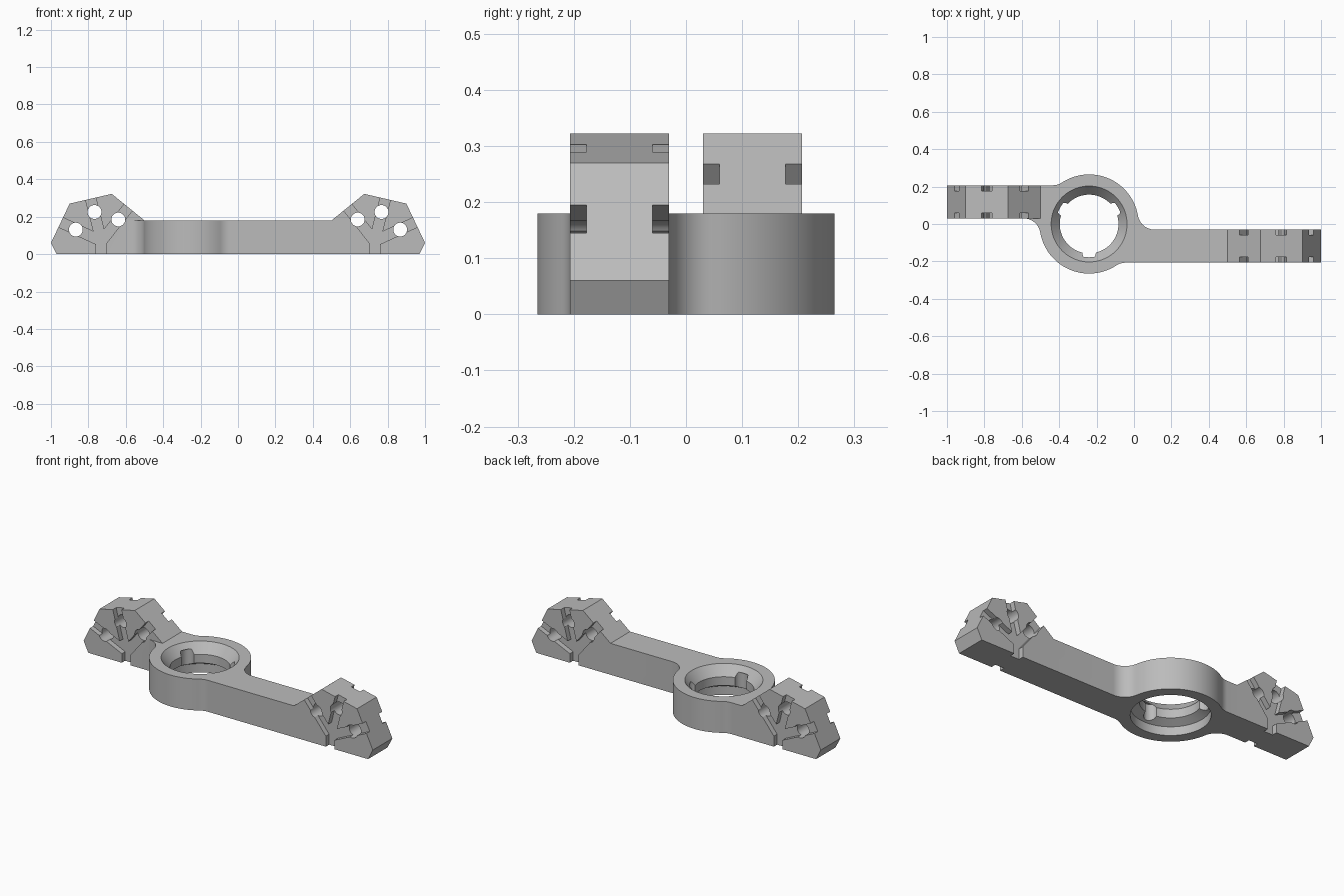
import bpy, bmesh, math
from mathutils import Matrix, Vector

if "Cube" in bpy.data.objects:
    bpy.data.objects.remove(bpy.data.objects["Cube"])

grey = bpy.data.materials.new("plain grey")
grey.use_nodes = True
grey.diffuse_color = (0.5, 0.5, 0.5, 1)
grey.node_tree.nodes["Principled BSDF"].inputs["Base Color"].default_value = (0.5, 0.5, 0.5, 1)

RING_X, RING_R, FILLET = -0.24, 0.265, 0.09
ARM_IN, ARM_OUT, HEIGHT = 0.03, 0.207, 0.18
GROOVE_W, GROOVE_D = 0.056, 0.03


def prism(name, points, start, end, axis="Z"):
    """Extrude a 2D outline along Z, or an XZ outline along Y."""
    bm = bmesh.new()
    place = (lambda p: (p[0], p[1], start)) if axis == "Z" else (lambda p: (p[0], start, p[1]))
    face = bm.faces.new([bm.verts.new(place(p)) for p in points])
    moved = bmesh.ops.extrude_face_region(bm, geom=[face])["geom"]
    step = Vector((0, 0, end - start)) if axis == "Z" else Vector((0, end - start, 0))
    bmesh.ops.translate(bm, vec=step, verts=[v for v in moved if isinstance(v, bmesh.types.BMVert)])
    return finish(name, bm)


def finish(name, bm):
    bmesh.ops.recalc_face_normals(bm, faces=bm.faces)
    mesh = bpy.data.meshes.new(name)
    bm.to_mesh(mesh)
    bm.free()
    mesh.materials.append(grey)
    obj = bpy.data.objects.new(name, mesh)
    bpy.context.collection.objects.link(obj)
    return obj


def combine(target, tool, operation):
    mod = target.modifiers.new(operation.lower(), "BOOLEAN")
    mod.operation, mod.solver, mod.object = operation, "EXACT", tool
    bpy.context.view_layer.objects.active = target
    bpy.ops.object.modifier_apply(modifier=mod.name)
    bpy.data.objects.remove(tool)


def arc(cx, cy, r, a, b, n):
    return [(cx + r * math.cos(a + (b - a) * i / n), cy + r * math.sin(a + (b - a) * i / n))
            for i in range(n + 1)]


# Ring outline with one filleted arm; the second half is the same turned around
def half_outline(length):
    reach = RING_R + FILLET
    ly, uy = -ARM_OUT - FILLET, FILLET - ARM_IN
    lx, ux = math.sqrt(reach**2 - ly**2), math.sqrt(reach**2 - uy**2)
    low, up = math.atan2(ly, lx), math.atan2(uy, ux)
    pts = arc(lx, ly, FILLET, low + math.pi, math.pi / 2, 8)
    pts += [(length, -ARM_OUT), (length, -ARM_IN)]
    pts += arc(ux, uy, FILLET, math.pi * 1.5, up + math.pi, 12)
    pts += arc(0, 0, RING_R, up, low + math.pi, 36)[1:-1]
    return pts


outline = half_outline(0.9) + [(-x, -y) for x, y in half_outline(0.5)]
bracket = prism("bracket_body", [(x + RING_X, y) for x, y in outline], 0, HEIGHT)

# Faceted heads with pin holes and grooves on both faces
PROFILE = [(0.5, 0), (0.97, 0), (1, 0.06), (0.9, 0.27), (0.675, 0.322), (0.5, HEIGHT)]
HOLES = [(0.64, 0.185), (0.767, 0.225), (0.867, 0.131)]
MOUTHS = [(0.585, 0.252), (0.788, 0.297), (0.948, 0.17)]
HUB = Vector((0.73, 0.07))


def strip(a, b):
    a, b = Vector(a), Vector(b)
    along = (b - a).normalized()
    side = Vector((-along.y, along.x)) * GROOVE_W / 2
    b = b + along * 0.03
    return [a + side, b + side, b - side, a - side]


for s, y0, y1 in ((1, -ARM_OUT, -ARM_IN), (-1, ARM_IN, ARM_OUT)):
    flip = lambda pts: [(s * p[0], p[1]) for p in pts]
    combine(bracket, prism("head", flip(PROFILE), y0, y1, "Y"), "UNION")

for s, y0, y1 in ((1, -ARM_OUT, -ARM_IN), (-1, ARM_IN, ARM_OUT)):
    flip = lambda pts: [(s * p[0], p[1]) for p in pts]
    for h in HOLES:
        circle = arc(h[0], h[1], 0.037, 0, math.tau, 32)[:-1]
        combine(bracket, prism("pin_hole", flip(circle), y0 - 0.05, y1 + 0.05, "Y"), "DIFFERENCE")
    for a, b in ((y0 - 0.05, y0 + GROOVE_D), (y1 - GROOVE_D, y1 + 0.05)):
        for m in MOUTHS:
            combine(bracket, prism("groove", flip(strip(HUB, m)), a, b, "Y"), "DIFFERENCE")
        foot = strip(HUB + Vector((0, 0.02)), (HUB.x, 0))
        combine(bracket, prism("groove", flip(foot), a, b, "Y"), "DIFFERENCE")

# Bore: tapered mouth, narrow lip, wide lower chamber
BORE = [(0.203, -0.02), (0.203, 0.05), (0.157, 0.075), (0.157, 0.125), (0.203, HEIGHT), (0.203, 0.2)]
bm = bmesh.new()
rings = [[bm.verts.new((RING_X + x, y, z)) for x, y in arc(0, 0, r, 0, math.tau, 72)[:-1]] for r, z in BORE]
for lo, hi in zip(rings, rings[1:]):
    for i in range(72):
        j = (i + 1) % 72
        bm.faces.new((lo[i], lo[j], hi[j], hi[i]))
bm.faces.new(rings[0])
bm.faces.new(rings[-1])
combine(bracket, finish("bore", bm), "DIFFERENCE")

# Three keyways through the lip
for k in range(3):
    slot = arc(0.155, 0, 0.036, -math.pi / 2, math.pi / 2, 12) + [(0.1, 0.036), (0.1, -0.036)]
    key = prism("keyway", slot, -0.02, 0.15)
    key.data.transform(Matrix.Translation((RING_X, 0, 0)) @ Matrix.Rotation(math.radians(30 + 120 * k), 4, "Z"))
    combine(bracket, key, "DIFFERENCE")

bpy.ops.object.select_all(action="DESELECT")
bracket.select_set(True)
bpy.context.view_layer.objects.active = bracket
bpy.ops.object.shade_smooth_by_angle(angle=math.radians(25))
